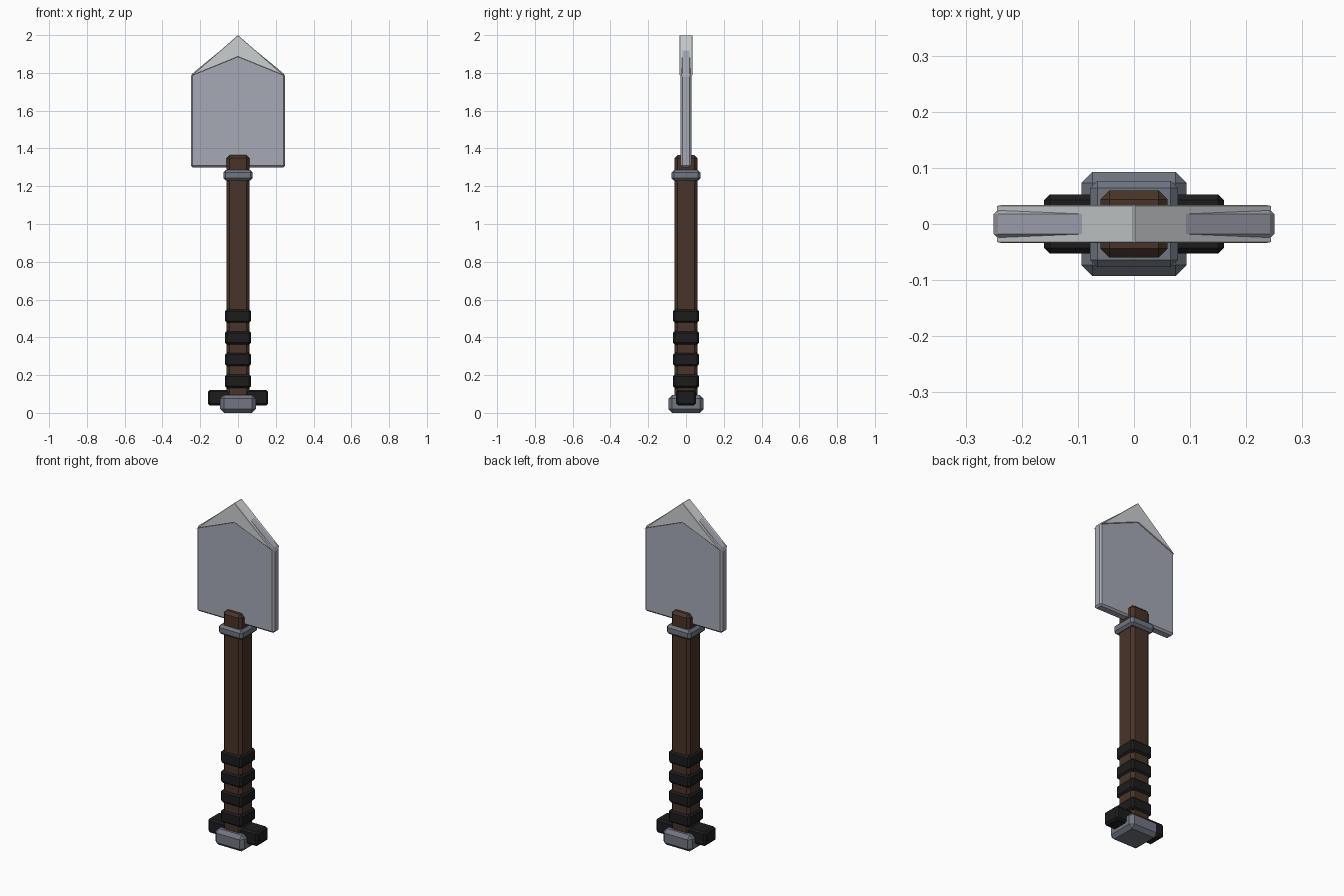
import bpy
import bmesh

if "Cube" in bpy.data.objects:
    bpy.data.objects.remove(bpy.data.objects["Cube"])


def material(name, rgb):
    m = bpy.data.materials.new(name)
    m.use_nodes = True
    m.diffuse_color = (*rgb, 1)
    m.node_tree.nodes["Principled BSDF"].inputs["Base Color"].default_value = (*rgb, 1)
    return m


steel = material("blade steel", (0.38, 0.40, 0.46))
edge = material("bright edge", (0.60, 0.62, 0.63))
iron = material("dark iron", (0.16, 0.18, 0.22))
wood = material("brown wood", (0.065, 0.034, 0.022))
leather = material("black grip", (0.012, 0.012, 0.012))


def finish(name, bm, mat, bevel):
    bmesh.ops.recalc_face_normals(bm, faces=bm.faces)
    if bevel:
        bmesh.ops.bevel(bm, geom=bm.edges[:], offset=bevel, segments=1,
                        affect='EDGES', clamp_overlap=True)
    mesh = bpy.data.meshes.new(name)
    bm.to_mesh(mesh)
    bm.free()
    mesh.materials.append(mat)
    obj = bpy.data.objects.new(name, mesh)
    bpy.context.collection.objects.link(obj)
    return obj


def box(name, half_x, half_y, low, high, mat, bevel):
    bm = bmesh.new()
    bmesh.ops.create_cube(bm, size=1)
    for v in bm.verts:
        v.co.x *= 2 * half_x
        v.co.y *= 2 * half_y
        v.co.z = low + (v.co.z + 0.5) * (high - low)
    return finish(name, bm, mat, bevel)


def plate(name, outline, half_y, mat, bevel):
    """Extrude an x-z outline through the thickness."""
    bm = bmesh.new()
    face = bm.faces.new([bm.verts.new((x, -half_y, z)) for x, z in outline])
    new = bmesh.ops.extrude_face_region(bm, geom=[face])["geom"]
    bmesh.ops.translate(bm, vec=(0, 2 * half_y, 0),
                        verts=[g for g in new if isinstance(g, bmesh.types.BMVert)])
    return finish(name, bm, mat, bevel)


# Handle and its metal fittings
box("handle", 0.06, 0.06, 0.05, 1.365, wood, 0.016)
box("collar", 0.078, 0.077, 1.23, 1.285, iron, 0.013)
box("pommel", 0.094, 0.093, 0.0, 0.095, iron, 0.02)
box("crossbar", 0.16, 0.053, 0.04, 0.122, leather, 0.01)

# Evenly spaced grip bands
for i in range(4):
    z = 0.13 + i * 0.115
    box(f"grip_band_{i + 1}", 0.069, 0.069, z, z + 0.075, leather, 0.012)

# Blade with a thicker sharpened chevron at the tip
plate("blade", [(-0.25, 1.30), (0.25, 1.30), (0.25, 1.79), (0, 1.995), (-0.25, 1.79)],
      0.028, steel, 0.01)
plate("blade_tip", [(-0.246, 1.785), (0, 1.885), (0.246, 1.785), (0, 2.0)],
      0.034, edge, 0.002)
